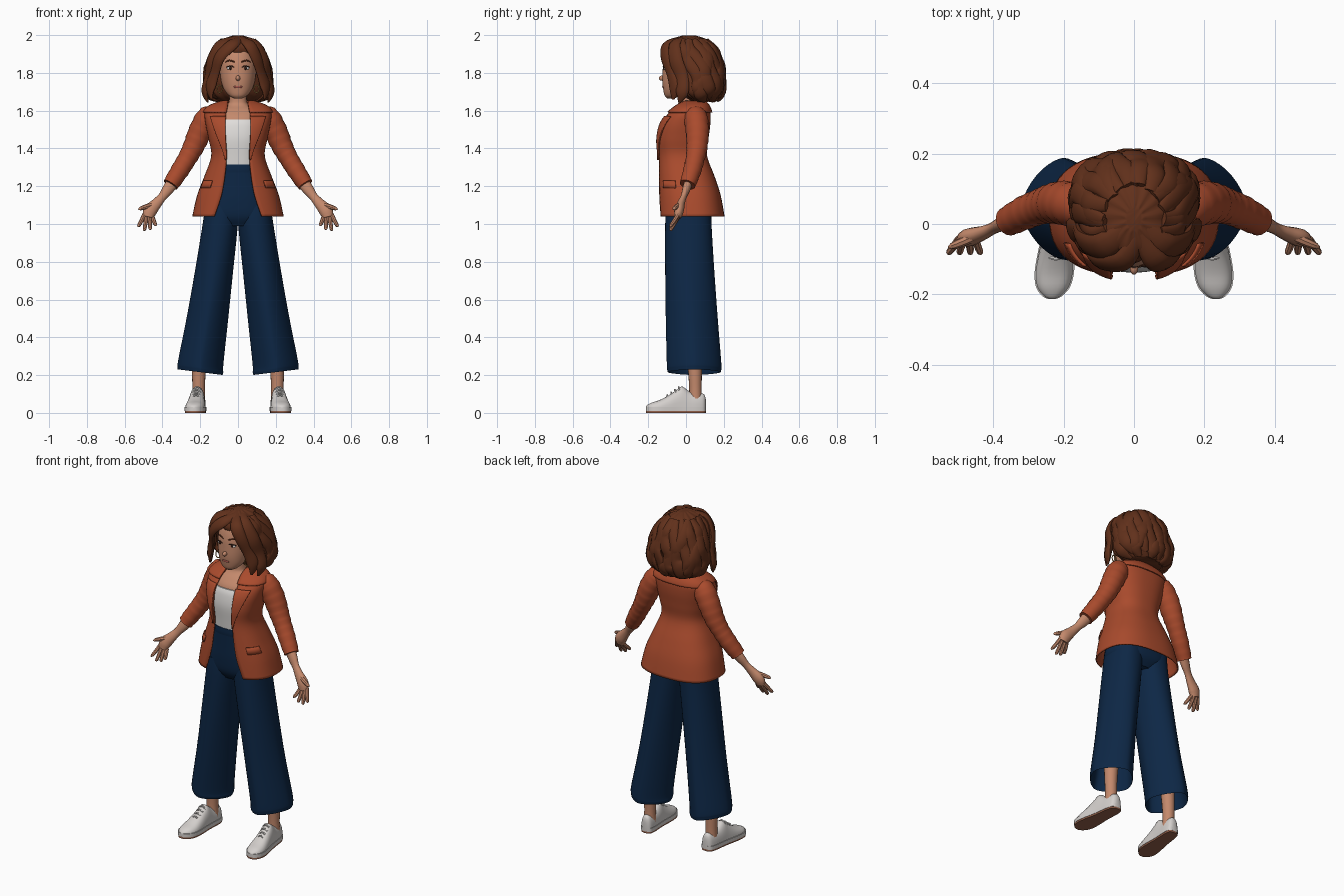
import bpy, bmesh, math
from mathutils import Vector

cube = bpy.data.objects.get("Cube")
if cube:
    bpy.data.objects.remove(cube, do_unlink=True)

def material(name, r, g, b):
    m = bpy.data.materials.new(name)
    m.use_nodes = True
    m.diffuse_color = (r, g, b, 1)
    m.node_tree.nodes["Principled BSDF"].inputs["Base Color"].default_value = (r, g, b, 1)
    return m

RUST = material("rust", .40, .07, .026)
NAVY = material("navy", .004, .02, .06)
SKIN = material("skin", .55, .25, .15)
HAIR = material("chestnut", .12, .03, .011)
WHITE = material("white", .75, .73, .71)
SHOE = material("shoe white", .66, .63, .61)
SOLE = material("sole brown", .30, .12, .07)
LIP = material("lip", .36, .09, .07)
DARK = material("dark brown", .03, .012, .008)
GOLD = material("gold", .5, .28, .08)
parts = []

# ---- helpers ----
def finish(name, bm, mat, mirror=False, thick=0):
    bmesh.ops.recalc_face_normals(bm, faces=bm.faces)
    me = bpy.data.meshes.new(name)
    bm.to_mesh(me)
    bm.free()
    me.materials.append(mat)
    ob = bpy.data.objects.new(name, me)
    bpy.context.collection.objects.link(ob)
    if thick:
        mod = ob.modifiers.new("thickness", "SOLIDIFY")
        mod.thickness, mod.offset = thick, 0
    if mirror:
        ob.modifiers.new("mirror", "MIRROR")
    parts.append(ob)

def spline(rows, n=5):
    out = []
    for i in range(len(rows) - 1):
        a, b, c, d = rows[max(i - 1, 0)], rows[i], rows[i + 1], rows[min(i + 2, len(rows) - 1)]
        for k in range(n):
            t = k / n
            out.append([q + .5 * t * (r - p + t * (2*p - 5*q + 4*r - s + t * (3*(q - r) + s - p)))
                        for p, q, r, s in zip(a, b, c, d)])
    return out + [list(rows[-1])]

def loft(bm, rings, closed=True):
    vs = [[bm.verts.new(p) for p in ring] for ring in rings]
    m = len(vs[0])
    for a, b in zip(vs, vs[1:]):
        for j in range(m if closed else m - 1):
            k = (j + 1) % m
            bm.faces.new((a[j], a[k], b[k], b[j]))
    if closed:
        bm.faces.new(vs[0])
        bm.faces.new(vs[-1])

def power(v, p):
    return math.copysign(abs(v) ** p, v)

def point(row, t, p=.8, off=0, cx=0):
    z, rx, yf, yb = row[:4]
    return Vector((cx + (rx + off) * power(math.sin(t), p),
                   (yf + yb) / 2 - ((yb - yf) / 2 + off) * power(math.cos(t), p), z))

def body(name, rows, mat, p=.8, seg=40):
    bm = bmesh.new()
    loft(bm, [[point(r, math.tau * j / seg, p) for j in range(seg)] for r in spline(rows)])
    finish(name, bm, mat)

def tube(bm, rows, ref, flat=1, seg=12, wave=0):
    rows = spline(rows)
    ps = [Vector(r[:3]) for r in rows]
    rings = []
    for i, c in enumerate(ps):
        d = (ps[min(i + 1, len(ps) - 1)] - ps[max(i - 1, 0)]).normalized()
        side = d.cross(ref(c) if callable(ref) else Vector(ref)).normalized()
        up = side.cross(d)
        r = rows[i][3] * (1 + wave * math.sin(i * 2.1))
        rings.append([c + side * r * math.cos(a) + up * r * flat * math.sin(a)
                      for a in (math.tau * j / seg for j in range(seg))])
    loft(bm, rings)

def tubes(name, paths, mat, ref=(0, 1, 0), mirror=False, **kw):
    bm = bmesh.new()
    for path in paths:
        tube(bm, path, ref, **kw)
    finish(name, bm, mat, mirror)

def ball(name, loc, size, mat, mirror=False):
    bm = bmesh.new()
    bmesh.ops.create_uvsphere(bm, u_segments=16, v_segments=10, radius=1)
    for v in bm.verts:
        v.co = Vector(a * b + c for a, b, c in zip(v.co, size, loc))
    finish(name, bm, mat, mirror)

# ---- head, neck and top ----
body("head", [(1.665, .022, -.1, -.06), (1.68, .048, -.113, -.03), (1.71, .073, -.12, .02),
              (1.75, .088, -.125, .07), (1.8, .095, -.124, .085), (1.86, .097, -.119, .1),
              (1.92, .084, -.1, .1), (1.96, .05, -.06, .06)], SKIN, .95)
body("neck_and_chest", [(1.45, .13, -.11, .09), (1.55, .12, -.112, .1), (1.6, .11, -.078, .095),
                        (1.63, .06, -.047, .075), (1.66, .046, -.04, .055), (1.74, .044, -.045, .055)], SKIN)
body("tank_top", [(1.28, .115, -.122, .09), (1.36, .115, -.13, .09), (1.45, .13, -.138, .1),
                  (1.52, .13, -.13, .1), (1.553, .12, -.118, .1)], WHITE)
ball("nose", (0, -.125, 1.772), (.012, .019, .014), SKIN)
ball("lips", (0, -.118, 1.726), (.024, .008, .008), LIP)
ball("eye_whites", (.04, -.107, 1.825), (.019, .011, .01), WHITE, True)
ball("irises", (.04, -.114, 1.825), (.008, .006, .009), DARK, True)
tubes("eyelashes", [[(.018, -.119, 1.828, .002), (.038, -.12, 1.837, .003), (.063, -.106, 1.83, .002)]],
      DARK, mirror=True, seg=6)
tubes("eyebrows", [[(.016, -.118, 1.857, .003), (.045, -.109, 1.866, .004), (.068, -.092, 1.857, .002)]],
      HAIR, mirror=True, seg=6)
tubes("hoop_earrings", [[(.098 + .014 * math.sin(a), -.055, 1.715 + .02 * math.cos(a), .003)
                         for a in (math.tau * k / 8 for k in range(9))]], GOLD, mirror=True, seg=6)

# ---- hair: wavy volume with locks laid over it ----
hair_rows = spline([(1.65, .10, .03, .165), (1.68, .15, -.01, .185), (1.73, .168, -.035, .193),
                    (1.8, .165, -.045, .193), (1.86, .152, -.068, .182), (1.91, .132, -.103, .167),
                    (1.95, .108, -.103, .138), (1.98, .072, -.07, .1), (1.997, .025, -.02, .05)])
def hair_at(z):
    return min(hair_rows, key=lambda r: abs(r[0] - z))
def outward(c):
    return Vector((c.x, c.y - .05, (c.z - 1.8) * .8))

bm = bmesh.new()
loft(bm, [[point(r, math.tau * j / 64, .95, .005 * math.sin(j * 1.3 + r[0] * 40)) for j in range(64)]
          for r in hair_rows])
finish("hair_volume", bm, HAIR)

locks = []
for i in range(17):
    t = 1.15 + i * (math.tau - 2.3) / 16
    end = 1.65 + .02 * math.sin(i * 2.4)
    path = []
    for k in range(8):
        z = 1.975 + (end - 1.975) * k / 7
        c = point(hair_at(z), t + .13 * math.sin(k * 1.2 + i * 1.9), .95, .004 * math.sin(k * 2 + i))
        path.append((*c, (.018, .03, .034, .036, .038, .04, .036, .012)[k]))
    locks.append(path)
tubes("hair_locks", locks, HAIR, outward, flat=.5)

fringe = []
for s in (-1, 1):
    fringe.append([(.015, -.03, 1.982, .02), (.015 + s * .045, -.103, 1.95, .034), (s * .095, -.108, 1.885, .034),
                   (s * .122, -.08, 1.8, .03), (s * .145, -.06, 1.72, .034), (s * .14, -.07, 1.66, .008)])
    fringe.append([(.015, .02, 1.985, .02), (s * .08, -.06, 1.953, .042), (s * .135, -.055, 1.87, .042),
                   (s * .152, -.025, 1.78, .04), (s * .172, -.02, 1.7, .036), (s * .16, -.035, 1.645, .008)])
tubes("hair_fringe", fringe, HAIR, outward, flat=.5)

# ---- jacket: open shell, lapels, collar, pocket flaps ----
jacket = spline([(1.04, .238, -.145, .2, .125), (1.15, .213, -.145, .18, .088), (1.25, .175, -.145, .148, .07),
                 (1.36, .138, -.145, .108, .06), (1.45, .152, -.15, .115, .065), (1.53, .168, -.132, .125, .068),
                 (1.59, .172, -.088, .125, .063), (1.625, .14, -.045, .112, .055), (1.65, .072, 0, .09, .05)])
def edge(r):
    return math.asin((r[4] / r[1]) ** 1.25)

def panel(name, z0, z1, span, off, thick, mirror=False, seg=48):
    bm = bmesh.new()
    rings = []
    for r in jacket:
        if z0 <= r[0] <= z1:
            a, b = span(r)
            rings.append([point(r, a + (b - a) * j / seg, .8, off) for j in range(seg + 1)])
    loft(bm, rings, False)
    finish(name, bm, RUST, mirror, thick)

panel("jacket", 1, 1.7, lambda r: (edge(r), math.tau - edge(r)), 0, .008)
panel("lapels", 1.33, 1.575, lambda r: (edge(r) - .03, edge(r) + .02 + 2.3 * max(0, r[0] - 1.34)),
      .01, .007, True, 10)
panel("collar", 1.585, 1.66, lambda r: (edge(r) - .03, math.tau - edge(r) + .03), .01, .009)
panel("pocket_flaps", 1.19, 1.235, lambda r: (.72, 1.25), .007, .007, True, 8)

# ---- arms ----
tubes("sleeves", [[(.135, .045, 1.575, .045), (.16, .052, 1.562, .062), (.2, .06, 1.49, .062),
                   (.235, .058, 1.41, .056), (.27, .048, 1.345, .05), (.31, .032, 1.28, .048),
                   (.357, .008, 1.208, .042)]], RUST, mirror=True, seg=20, wave=.03)
tubes("forearms_and_palms", [[(.33, .02, 1.24, .035), (.37, .002, 1.185, .03), (.4, -.012, 1.145, .023),
                              (.43, -.025, 1.11, .028), (.465, -.037, 1.07, .036), (.476, -.045, 1.035, .028)]],
      SKIN, mirror=True, flat=.7)
fingers = []
for bx, bz, tx, tz in ((.497, 1.05, .525, .985), (.485, 1.04, .495, .965), (.468, 1.035, .465, .97),
                       (.452, 1.037, .437, .99)):
    fingers.append([(bx, -.042, bz, .011), ((bx + tx) / 2, -.062, (bz + tz) / 2, .011),
                    (tx, -.08, tz + .006, .009), (tx, -.083, tz, .003)])
fingers.append([(.44, -.03, 1.105, .014), (.485, -.05, 1.092, .013), (.515, -.062, 1.082, .01),
                (.527, -.066, 1.076, .003)])
tubes("fingers", fingers, SKIN, mirror=True, seg=8)

# ---- trousers: hips, waistband, wide creased legs turned in at the hem ----
body("trouser_hips", [(.99, .1, -.08, .1), (1.04, .178, -.108, .137), (1.12, .175, -.118, .142),
                      (1.2, .15, -.12, .125), (1.3, .118, -.122, .09)], NAVY)
body("waistband", [(1.272, .122, -.126, .092), (1.29, .121, -.128, .092), (1.315, .117, -.128, .09)], NAVY)
bm = bmesh.new()
rings = []
for z, cx, h, yf, yb, p in spline([(1.1, .088, .085, -.105, .135, .85), (1, .094, .093, -.11, .135, .9),
                                   (.75, .127, .101, -.11, .15, 1.05), (.5, .162, .11, -.107, .168, 1.2),
                                   (.275, .196, .119, -.102, .186, 1.25), (.23, .199, .121, -.1, .187, 1.25),
                                   (.23, .199, .115, -.093, .18, 1.25), (.4, .18, .1, -.08, .16, 1.2)]):
    ring = [point((z, h, yf, yb), math.tau * j / 40, p, 0, cx) for j in range(40)]
    for v in ring:
        v.z += .12 * (v.x - cx) * max(0, (.6 - z) / .37)
    rings.append(ring)
loft(bm, rings)
finish("trouser_legs", bm, NAVY, True)
tubes("ankles", [[(.208, .05, .05, .036), (.208, .05, .12, .033), (.206, .047, .25, .038), (.19, .04, .45, .05)]],
      SKIN, mirror=True, seg=16)

# ---- shoes ----
shoe = spline([(.105, .012, .07), (.095, .03, .1), (.06, .038, .105), (.02, .04, .112), (-.02, .042, .14),
               (-.05, .045, .122), (-.09, .05, .094), (-.14, .053, .068), (-.18, .045, .055),
               (-.205, .025, .042), (-.213, .008, .032)], 3)
def shoe_x(y):
    return .205 + (.1 - y) * .09

bm = bmesh.new()
loft(bm, [[(shoe_x(y) + w * power(math.cos(a), .8), y, .02 + (h - .02) * max(0, math.sin(a)) ** .8)
           for a in (math.pi * j / 14 for j in range(15))] for y, w, h in shoe])
finish("shoe_uppers", bm, SHOE, True)
for name, z0, z1, grow, mat in (("midsoles", .01, .032, .003, SHOE), ("outsoles", 0, .011, .001, SOLE)):
    bm = bmesh.new()
    loft(bm, [[(shoe_x(y) + s * (w + grow), y, z) for s, z in ((-1, z0), (1, z0), (1, z1), (-1, z1))]
              for y, w, h in shoe])
    finish(name, bm, mat, True)
tubes("shoe_laces", [[(shoe_x(y) - .024, y, h - .014, .004), (shoe_x(y), y - .004, h + .003, .005),
                      (shoe_x(y) + .024, y, h - .014, .004)]
                     for y, h in ((-.035, .134), (-.055, .12), (-.075, .105), (-.095, .092))],
      WHITE, mirror=True, seg=6)

# ---- shading ----
bpy.ops.object.select_all(action="DESELECT")
for ob in parts:
    ob.select_set(True)
bpy.context.view_layer.objects.active = parts[0]
bpy.ops.object.shade_smooth_by_angle(angle=math.radians(42))
